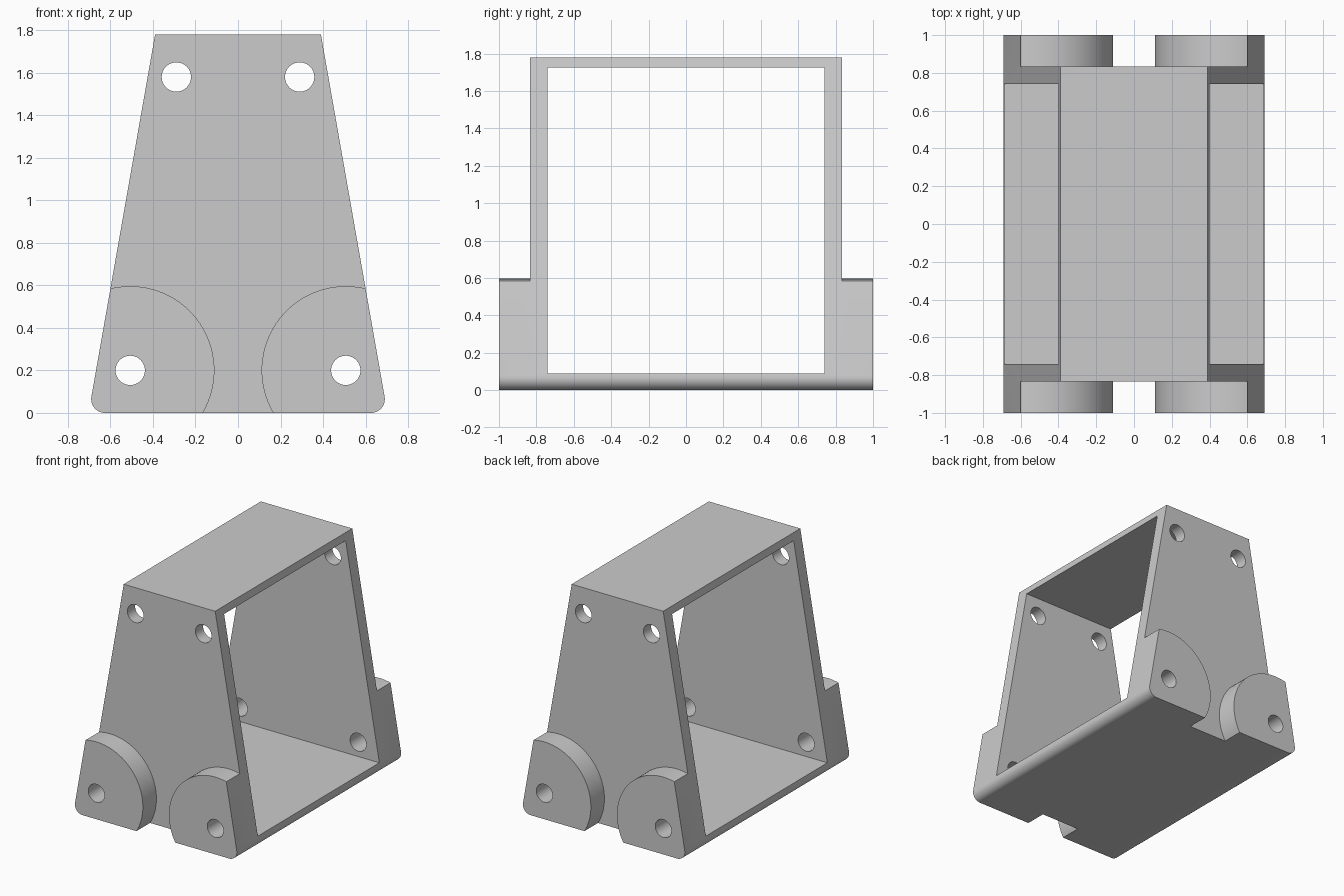
import bpy
import math

cube = bpy.data.objects.get("Cube")
if cube:
    bpy.data.objects.remove(cube, do_unlink=True)

grey = bpy.data.materials.new("plain grey")
grey.use_nodes = True
grey.diffuse_color = (0.6, 0.6, 0.6, 1)
grey.node_tree.nodes["Principled BSDF"].inputs["Base Color"].default_value = (0.6, 0.6, 0.6, 1)

HEIGHT, TOP_X, BASE_X = 1.78, 0.39, 0.703   # tapered outline, before rounding
WALL_Y, END_Y = 0.835, 1.0                  # plate face and boss face
CORNER_R, BOSS_R, HOLE_R = 0.065, 0.396, 0.069
LOWER, UPPER = (0.507, 0.2), (0.29, 1.58)


def prism(name, outline, y0, y1):
    """Extrude an x-z outline (counter-clockwise from the front) along y."""
    n = len(outline)
    verts = [(x, y, z) for y in (y0, y1) for x, z in outline]
    faces = [tuple(range(n)), tuple(reversed(range(n, 2 * n)))]
    faces += [(i, i + n, (i + 1) % n + n, (i + 1) % n) for i in range(n)]
    mesh = bpy.data.meshes.new(name)
    mesh.from_pydata(verts, [], faces)
    mesh.materials.append(grey)
    obj = bpy.data.objects.new(name, mesh)
    bpy.context.collection.objects.link(obj)
    return obj


def rect(x, z0, z1):
    return [(-x, z0), (x, z0), (x, z1), (-x, z1)]


def circle(cx, cz, r, n):
    angles = [2 * math.pi * i / n for i in range(n)]
    return [(cx + r * math.cos(a), cz + r * math.sin(a)) for a in angles]


def cut(target, cutter):
    mod = target.modifiers.new("cut", 'BOOLEAN')
    mod.operation, mod.solver, mod.object = 'DIFFERENCE', 'EXACT', cutter
    with bpy.context.temp_override(object=target, active_object=target):
        bpy.ops.object.modifier_apply(modifier=mod.name)
    bpy.data.objects.remove(cutter, do_unlink=True)


# Tapered outline with rounded bottom corners
lean = math.atan2(BASE_X - TOP_X, HEIGHT)
centre_x = BASE_X - CORNER_R * (1 + math.sin(lean)) / math.cos(lean)
steps = 12
right = []
for i in range(steps + 1):
    a = -math.pi / 2 + (math.pi / 2 + lean) * i / steps
    right.append((centre_x + CORNER_R * math.cos(a), CORNER_R + CORNER_R * math.sin(a)))
right.append((TOP_X, HEIGHT))
bracket = prism("bracket_frame", right + [(-x, z) for x, z in reversed(right)], -END_Y, END_Y)

# Trim both ends back to the plates, leaving the round mounting bosses
for side in (-1, 1):
    y0, y1 = sorted((side * WALL_Y, side * 1.2))
    trim = prism("end_trim", rect(1, -0.2, 2), y0, y1)
    for sx in (-1, 1):
        cut(trim, prism("boss_keep", circle(sx * LOWER[0], LOWER[1], BOSS_R, 96), y0 - 0.1, y1 + 0.1))
    cut(bracket, trim)

# Large opening straight through from side to side
cut(bracket, prism("opening", rect(1, 0.09, 1.725), -0.74, 0.74))

# Four bolt holes through both plates
for x, z in (LOWER, UPPER):
    for sx in (-1, 1):
        cut(bracket, prism("bolt_hole", circle(sx * x, z, HOLE_R, 40), -1.3, 1.3))

bpy.ops.object.select_all(action='DESELECT')
bracket.select_set(True)
bpy.context.view_layer.objects.active = bracket
bpy.ops.object.shade_smooth_by_angle(angle=math.radians(20))
